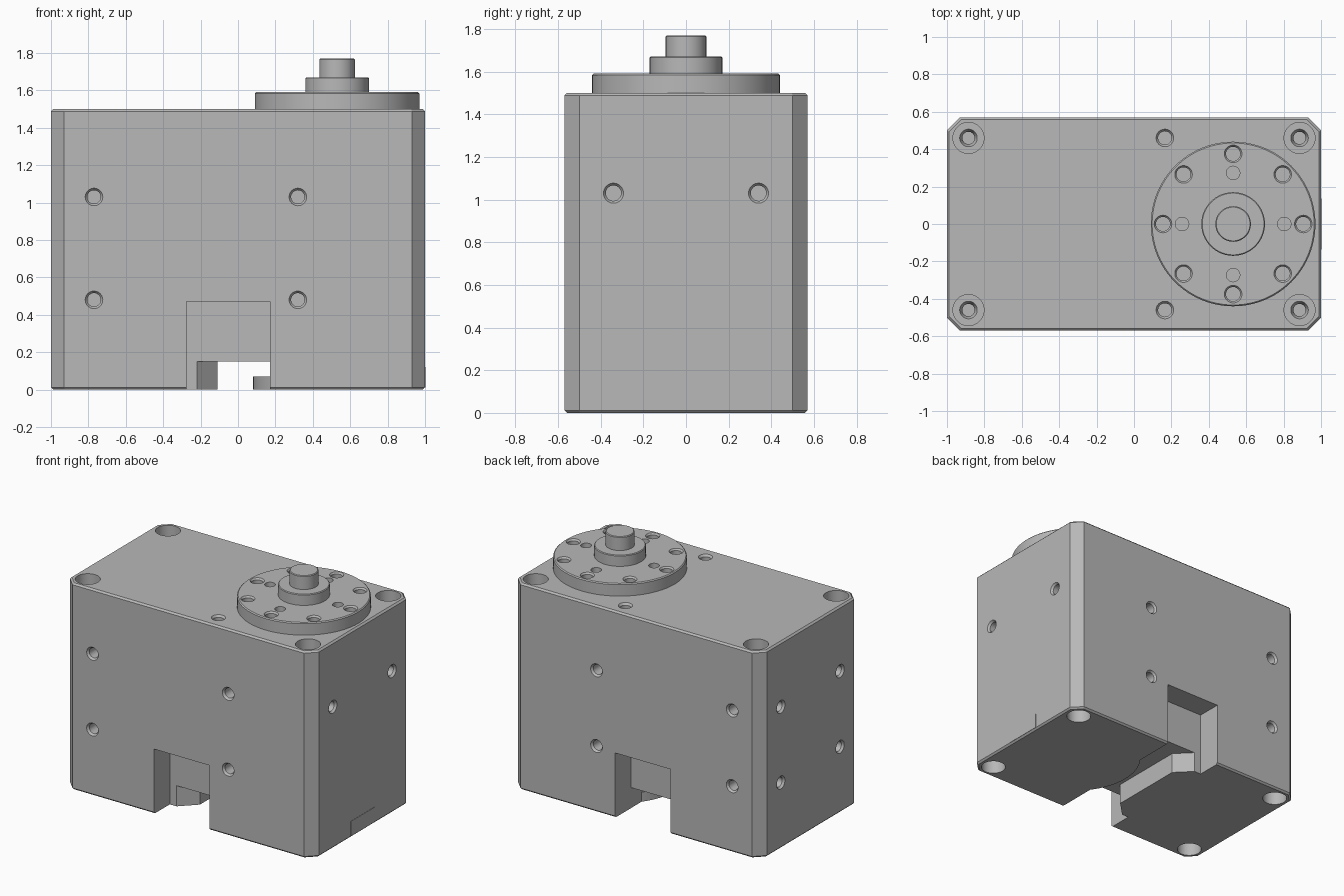
import bpy, bmesh, math
from mathutils import Matrix, Vector

cube = bpy.data.objects.get("Cube")
if cube:
    bpy.data.objects.remove(cube, do_unlink=True)

grey = bpy.data.materials.new("machined grey")
grey.use_nodes = True
colour = (0.48, 0.48, 0.48, 1)
grey.diffuse_color = colour
for node in grey.node_tree.nodes:
    if node.type == 'BSDF_PRINCIPLED':
        node.inputs["Base Color"].default_value = colour


def make_object(name, bm):
    bmesh.ops.recalc_face_normals(bm, faces=bm.faces)
    mesh = bpy.data.meshes.new(name)
    bm.to_mesh(mesh)
    bm.free()
    obj = bpy.data.objects.new(name, mesh)
    mesh.materials.append(grey)
    bpy.context.collection.objects.link(obj)
    return obj


def prism(name, points, z0, z1, bevel=0):
    """Extrude a plan outline, optionally chamfering its top and bottom rims."""
    bm = bmesh.new()
    face = bm.faces.new([bm.verts.new((x, y, z0)) for x, y in points])
    ext = bmesh.ops.extrude_face_region(bm, geom=[face])
    for v in ext["geom"]:
        if isinstance(v, bmesh.types.BMVert):
            v.co.z = z1
    if bevel:
        rims = [e for e in bm.edges if abs(e.verts[0].co.z - e.verts[1].co.z) < 1e-5]
        bmesh.ops.bevel(bm, geom=rims, offset=bevel, segments=1, affect='EDGES')
    return make_object(name, bm)


def rect(x0, x1, y0, y1):
    return [(x0, y0), (x1, y0), (x1, y1), (x0, y1)]


def lathe(bm, profile, place, direction=(0, 0, 1), steps=40):
    """Closed solid of revolution from (radius, height) pairs along a direction."""
    turn = Vector((0, 0, 1)).rotation_difference(Vector(direction)).to_matrix().to_4x4()
    matrix = Matrix.Translation(place) @ turn
    rings = []
    for r, h in profile:
        angles = [math.tau * i / steps for i in range(steps)]
        rings.append([bm.verts.new(matrix @ Vector((r * math.cos(a), r * math.sin(a), h)))
                      for a in angles])
    for low, high in zip(rings, rings[1:]):
        for i in range(steps):
            j = (i + 1) % steps
            bm.faces.new((low[i], low[j], high[j], high[i]))
    bm.faces.new(rings[0])
    bm.faces.new(rings[-1])


def cut(obj, cutters):
    for cutter in cutters:
        cutter.hide_render = True
        mod = obj.modifiers.new("cut", 'BOOLEAN')
        mod.operation, mod.solver, mod.object = 'DIFFERENCE', 'EXACT', cutter
    graph = bpy.context.evaluated_depsgraph_get()
    mesh = bpy.data.meshes.new_from_object(obj.evaluated_get(graph))
    obj.modifiers.clear()
    obj.data = mesh
    for cutter in cutters:
        bpy.data.objects.remove(cutter, do_unlink=True)


SIGNS = (-1, 1)
W, D, H = 1.0, 0.57, 1.5
AXIS = 0.53
SCREW = [(0.047, 0.02), (0.047, 0), (0.036, -0.015), (0.036, -0.1)]
BORE = [(0.083, 0.02), (0.083, -0.25), (0.047, -0.25), (0.033, -0.28), (0.033, -0.36)]

# Housing block with chamfered corners
c = 0.07
outline = [(-W + c, -D), (W - c, -D), (W, -D + c), (W, D - c),
           (W - c, D), (-W + c, D), (-W, D - c), (-W, -D + c)]
housing = prism("housing", outline, 0, H, 0.012)

# Cable notches front and back, joined by a flared channel underneath
notches = [prism("notch", rect(-0.275, 0.17, *sorted((s * 0.39, s * 0.7))), -0.1, 0.47)
           for s in SIGNS]
flare = [(0.17, -0.4), (0.17, 0.4), (-0.22, 0.4), (-0.22, 0.39), (-0.11, 0.28),
         (-0.11, -0.28), (-0.22, -0.39), (-0.22, -0.4)]
channel = prism("channel", flare, -0.1, 0.15)

# Screw holes on every side of the housing
bm = bmesh.new()
for s in SIGNS:
    for x in (-0.885, 0.885):
        lathe(bm, BORE, (x, s * 0.46, H), (0, 0, 1))
        lathe(bm, BORE, (x, s * 0.46, 0), (0, 0, -1))
    lathe(bm, SCREW, (0.165, s * 0.46, H))
    for z in (0.48, 1.03):
        for x in (-0.77, 0.32):
            lathe(bm, SCREW, (x, s * D, z), (0, s, 0))
        lathe(bm, SCREW, (-W, s * 0.34, z), (-1, 0, 0))
    lathe(bm, SCREW, (W, s * 0.34, 1.03), (1, 0, 0))
holes = make_object("housing_holes", bm)
cut(housing, notches + [channel, holes])

# Round boss under the output axis, showing inside the channel
bm = bmesh.new()
lathe(bm, [(0.45, 0.001), (0.45, 0.07)], (AXIS, 0, 0), steps=96)
boss = make_object("lower_boss", bm)
cut(boss, [prism("boss_trim", rect(0.2, 1.2, -0.6, 0.6), -0.1, 0.2)])

# Output disc with its two rings of holes
bm = bmesh.new()
lathe(bm, [(0.44, H - 0.01), (0.44, 1.583), (0.433, 1.59)], (AXIS, 0, 0), steps=96)
disc = make_object("output_disc", bm)
bm = bmesh.new()
for i in range(8):
    a = math.tau * i / 8
    spot = Vector((math.cos(a), math.sin(a), 0))
    top = Vector((AXIS, 0, 1.59))
    lathe(bm, [(0.047, 0.02), (0.047, 0), (0.038, -0.012), (0.038, -0.085)],
          top + spot * 0.375)
    if i % 2 == 0:
        lathe(bm, [(0.036, 0.02), (0.036, -0.085)], top + spot * 0.273)
cut(disc, [make_object("disc_holes", bm)])

# Stepped hub and shaft
bm = bmesh.new()
lathe(bm, [(0.17, 1.58), (0.17, 1.665), (0.165, 1.67), (0.095, 1.67),
           (0.095, 1.765), (0.09, 1.77)], (AXIS, 0, 0), steps=64)
shaft = make_object("hub_and_shaft", bm)

# Thin cover plate low on one end
plate = prism("end_cover", rect(W - 0.01, W + 0.002, -0.135, 0.135), 0.012, 0.12)

bpy.ops.object.select_all(action='DESELECT')
for obj in (housing, boss, disc, shaft, plate):
    obj.select_set(True)
bpy.context.view_layer.objects.active = housing
bpy.ops.object.shade_smooth_by_angle(angle=math.radians(25))
